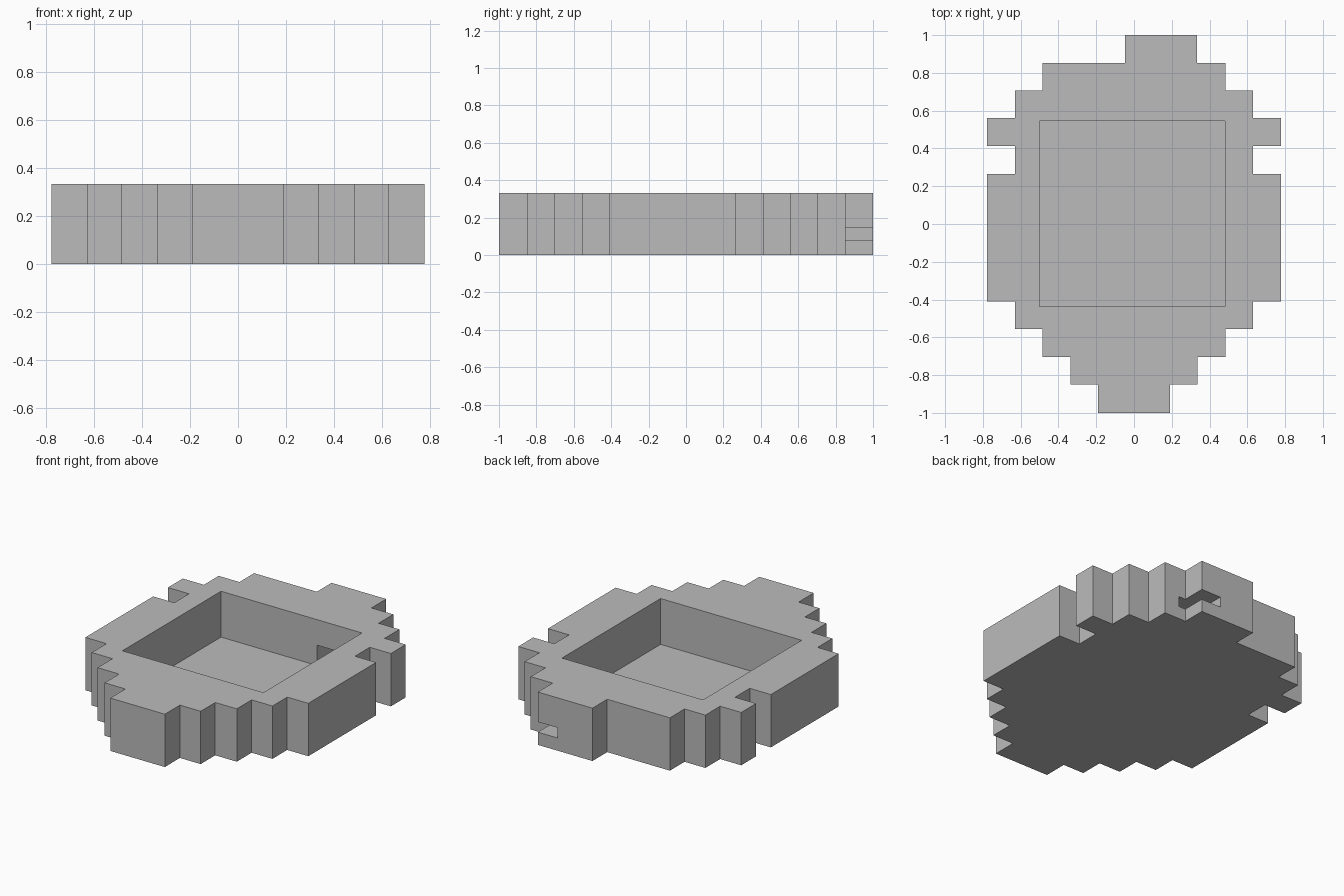
import bpy
import bmesh

if "Cube" in bpy.data.objects:
    bpy.data.objects.remove(bpy.data.objects["Cube"], do_unlink=True)

HEIGHT = 0.333

grey = bpy.data.materials.new("plain grey")
grey.use_nodes = True
colour = (0.5, 0.5, 0.5, 1)
grey.diffuse_color = colour
grey.node_tree.nodes["Principled BSDF"].inputs["Base Color"].default_value = colour

# Stepped outline: (left x, right x, y at the front end of each row)
rows = [
    (-0.19, 0.19, -1.0),
    (-0.335, 0.335, -0.85),
    (-0.485, 0.485, -0.705),
    (-0.63, 0.63, -0.557),
    (-0.777, 0.777, -0.41),
    (-0.63, 0.63, 0.265),
    (-0.777, 0.777, 0.412),
    (-0.63, 0.63, 0.56),
    (-0.485, 0.485, 0.707),
    (-0.048, 0.333, 0.853),
]
ends = [row[2] for row in rows[1:]] + [1.0]
left, right = [], []
for (x0, x1, y0), y1 in zip(rows, ends):
    left += [(x0, y0), (x0, y1)]
    right += [(x1, y0), (x1, y1)]
outline = right + left[::-1]


def add_object(name, bm):
    bmesh.ops.recalc_face_normals(bm, faces=bm.faces)
    mesh = bpy.data.meshes.new(name)
    bm.to_mesh(mesh)
    bm.free()
    mesh.materials.append(grey)
    ob = bpy.data.objects.new(name, mesh)
    bpy.context.collection.objects.link(ob)
    return ob


def prism(name, points, z0, z1):
    """Extrude a flat outline upwards from z0 to z1."""
    bm = bmesh.new()
    base = bm.faces.new([bm.verts.new((x, y, z0)) for x, y in points])
    top = bmesh.ops.extrude_face_region(bm, geom=[base], use_keep_orig=True)
    verts = [v for v in top["geom"] if isinstance(v, bmesh.types.BMVert)]
    bmesh.ops.translate(bm, verts=verts, vec=(0, 0, z1 - z0))
    return add_object(name, bm)


def box(name, x0, x1, y0, y1, z0, z1):
    return prism(name, [(x0, y0), (x1, y0), (x1, y1), (x0, y1)], z0, z1)


body = prism("stepped_case", outline, 0, HEIGHT)

# Square pocket, plug recess behind it, and the slot out through the back
cutters = [
    box("pocket_cutter", -0.5, 0.483, -0.437, 0.545, 0.044, 0.5),
    box("plug_recess_cutter", 0.17, 0.405, 0.5, 0.7, 0.053, 0.172),
    box("cable_slot_cutter", 0.195, 0.38, 0.65, 1.1, 0.08, 0.145),
]
for cutter in cutters:
    cutter.hide_render = True
    mod = body.modifiers.new(cutter.name, "BOOLEAN")
    mod.operation = "DIFFERENCE"
    mod.solver = "EXACT"
    mod.object = cutter

# Bake the cuts and drop the cutters
bpy.context.view_layer.update()
graph = bpy.context.evaluated_depsgraph_get()
carved = bpy.data.meshes.new_from_object(body.evaluated_get(graph))
body.modifiers.clear()
body.data = carved
for cutter in cutters:
    bpy.data.objects.remove(cutter, do_unlink=True)
